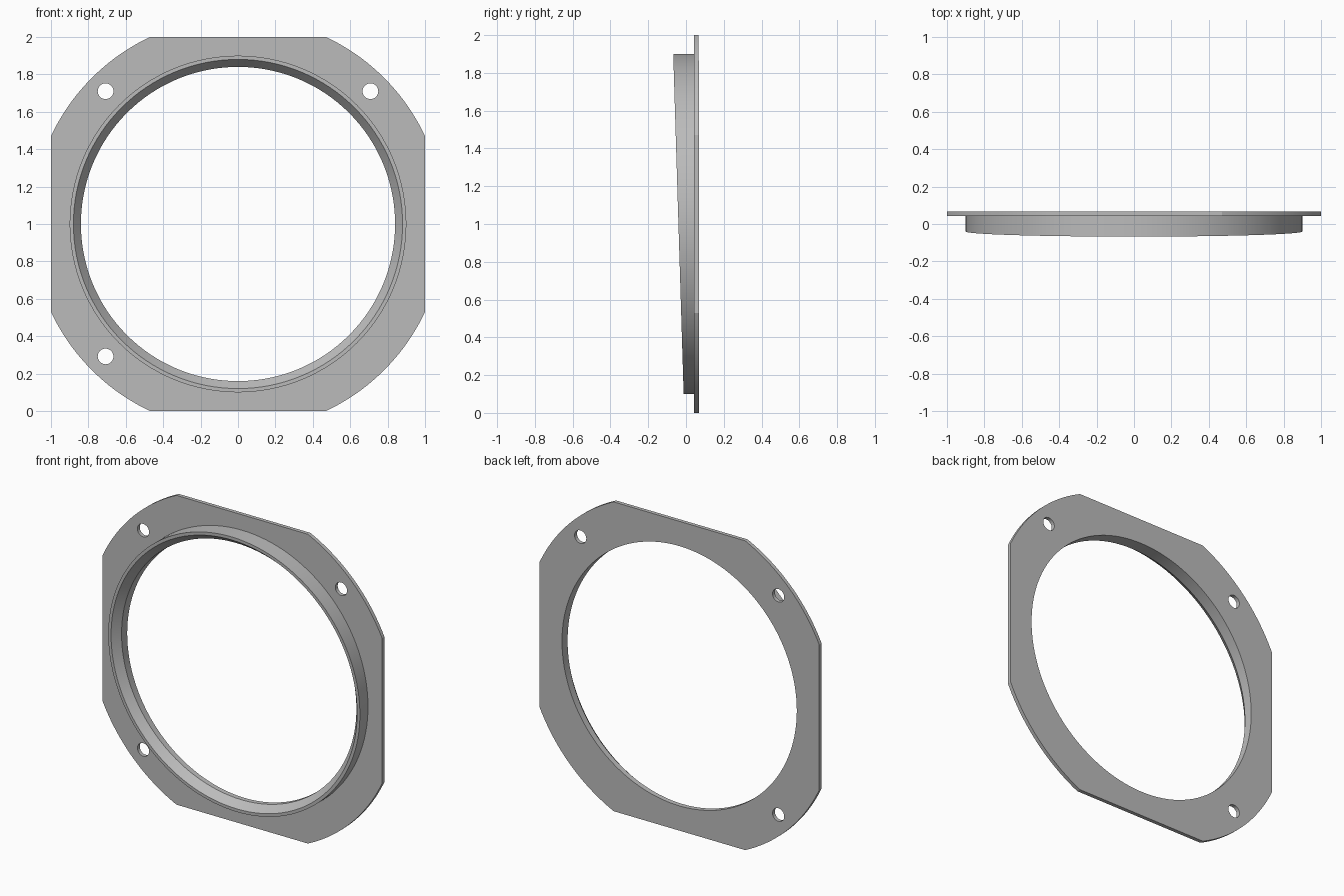
import bpy, bmesh
from math import sin, cos, asin, pi, radians

cube = bpy.data.objects.get("Cube")
if cube:
    bpy.data.objects.remove(cube)

BORE, RIM, OUTER = 0.84, 0.88, 0.90
CORNER_R = 1.105
FLANGE_FRONT, FLANGE_BACK = 0.043, 0.0675
SEGMENTS = 128

grey = bpy.data.materials.new("plain grey")
grey.use_nodes = True
color = (0.5, 0.5, 0.5, 1)
grey.diffuse_color = color
grey.node_tree.nodes["Principled BSDF"].inputs["Base Color"].default_value = color


def circle(r, cx=0, cy=0, n=SEGMENTS):
    return [(cx + r * cos(2 * pi * i / n), cy + r * sin(2 * pi * i / n)) for i in range(n)]


def finish(obj):
    bpy.ops.object.select_all(action='DESELECT')
    obj.select_set(True)
    bpy.context.view_layer.objects.active = obj
    if obj.type == 'CURVE':
        bpy.ops.object.convert(target='MESH')
        obj = bpy.context.object
        bm = bmesh.new()
        bm.from_mesh(obj.data)
        bmesh.ops.remove_doubles(bm, verts=bm.verts, dist=0.0001)
        bmesh.ops.recalc_face_normals(bm, faces=bm.faces)
        bm.to_mesh(obj.data)
        bm.free()
    bpy.ops.object.shade_smooth_by_angle(angle=radians(25))


# Flange: square with four arc corners, a large bore and three screw holes
flat = asin(1 / CORNER_R)          # arc ends where the circle meets the flats
outline = []
for quarter in range(4):
    start, end = pi / 2 - flat, flat
    for i in range(25):
        a = quarter * pi / 2 + start + (end - start) * i / 24
        outline.append((CORNER_R * cos(a), CORNER_R * sin(a)))
holes = [circle(0.042, x, y, 32) for x, y in ((-0.708, 0.71), (0.708, 0.71), (-0.708, -0.708))]

curve = bpy.data.curves.new("flange", 'CURVE')
curve.dimensions = '2D'
curve.fill_mode = 'BOTH'
curve.extrude = (FLANGE_BACK - FLANGE_FRONT) / 2
for points in [outline, circle(BORE)] + holes:
    spline = curve.splines.new('POLY')
    spline.points.add(len(points) - 1)
    for p, (x, y) in zip(spline.points, points):
        p.co = (x, y, 0, 1)
    spline.use_cyclic_u = True
curve.materials.append(grey)
flange = bpy.data.objects.new("flange", curve)
flange.rotation_euler.x = pi / 2
flange.location = (0, (FLANGE_FRONT + FLANGE_BACK) / 2, 1)
bpy.context.collection.objects.link(flange)
finish(flange)


# Collar: ring with a slanted front face and a chamfered mouth
def slanted(z, depth=0):
    return -0.04 - 0.0306 * z + depth


profile = [(OUTER, None), (OUTER, 0), (RIM, 0), (BORE, 0.05), (BORE, None)]
bm = bmesh.new()
loops = []
for r, depth in profile:
    loops.append([bm.verts.new((x, FLANGE_FRONT if depth is None else slanted(z, depth), z + 1))
                  for x, z in circle(r)])
for a, b in zip(loops, loops[1:]):
    for i in range(SEGMENTS):
        j = (i + 1) % SEGMENTS
        bm.faces.new((a[i], a[j], b[j], b[i]))
bmesh.ops.recalc_face_normals(bm, faces=bm.faces)
# The outer wall must face away from the centre
bm.faces.ensure_lookup_table()
wall = bm.faces[0]
if wall.normal.x * wall.calc_center_median().x < 0:
    bmesh.ops.reverse_faces(bm, faces=bm.faces)
mesh = bpy.data.meshes.new("collar")
bm.to_mesh(mesh)
bm.free()
mesh.materials.append(grey)
collar = bpy.data.objects.new("collar", mesh)
bpy.context.collection.objects.link(collar)
finish(collar)
